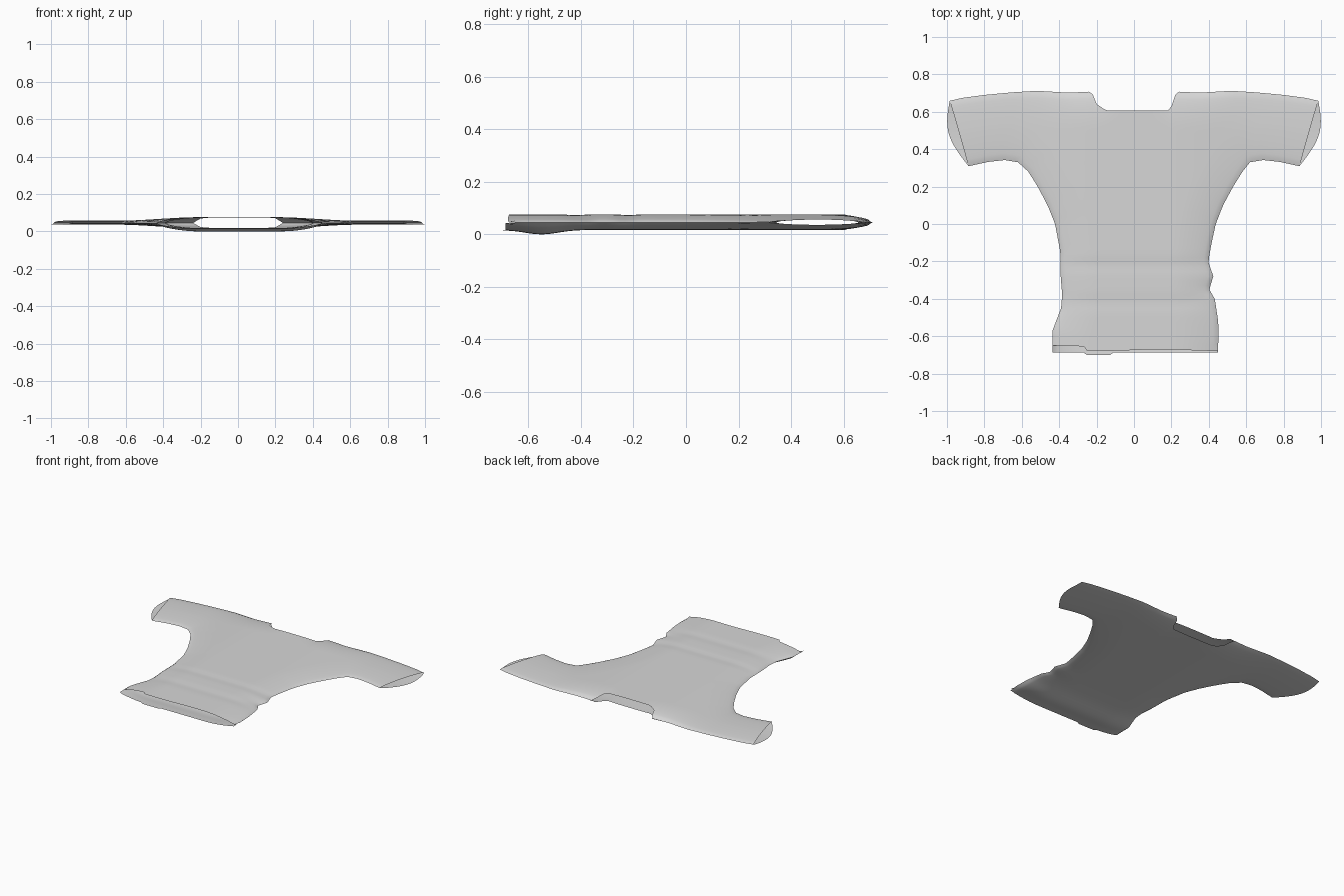
import bpy, bmesh, math
from mathutils import Vector

if "Cube" in bpy.data.objects:
    bpy.data.objects.remove(bpy.data.objects["Cube"])

# Outline tables: (position, value)
SIDE_R = [(-0.70, .44), (-.62, .453), (-.52, .45), (-.40, .432), (-.35, .402), (-.28, .424), (-.20, .397),
          (-.10, .415), (0, .437), (.1, .476), (.2, .53), (.28, .58), (.33, .62)]
SIDE_L = [(-0.70, .437), (-.57, .436), (-.45, .39), (-.38, .384), (-.28, .392), (-.15, .394),
          (0, .422), (.1, .462), (.2, .515), (.28, .565), (.33, .62)]
SHOULDER = [(.225, .708), (.35, .702), (.52, .712), (.65, .704), (.8, .69), (.92, .674), (1.0, .655)]
UNDERARM = [(.62, .33), (.69, .342), (.78, .332), (.88, .31), (1.0, .30)]
NECK = [(-.225, .708), (-.205, .645), (-.15, .607), (.19, .607), (.208, .645), (.225, .708)]
ARMPIT, MID = .33, .045


def interp(table, t):
    if t <= table[0][0]:
        return table[0][1]
    for (a, p), (b, q) in zip(table, table[1:]):
        if t <= b:
            return p + (q - p) * (t - a) / (b - a)
    return table[-1][1]


def upper_edge(x):
    return interp(NECK, x) if abs(x) < .225 else interp(SHOULDER, abs(x))


def hem(x, top):
    if top:
        return (-.654 if x < -.26 else -.674) + .004 * math.sin(11 * x)
    return -.70 if -.26 < x < -.12 else -.688


# Closed seams as line segments, used to puff the cloth away from them
seams = []
for sign, side in ((1, SIDE_R), (-1, SIDE_L)):
    for line in ([(w, y) for y, w in side], SHOULDER, UNDERARM):
        pts = [Vector((sign * x, y)) for x, y in line]
        seams += list(zip(pts, pts[1:]))


def seam_distance(p):
    best = 9.0
    for a, b in seams:
        d = b - a
        t = max(0, min(1, (p - a).dot(d) / d.length_squared))
        best = min(best, (p - a - d * t).length)
    return best


def height(x, y, top):
    t = min(1, seam_distance(Vector((x, y))) / .2)
    puff = math.sqrt(max(0, 1 - (1 - t) ** 2))
    k = max(0, min(1, (abs(x) - .2) / .45))
    k = k * k * (3 - 2 * k)
    full = .031 * (1 - k) + .012 * k
    if top:
        fold = math.exp(-((y + .22) / .03) ** 2) + math.exp(-((y + .42) / .035) ** 2)
        return MID + puff * (full - .003 * fold)
    belly = .017 * math.exp(-((y + .55) / .09) ** 2)
    return MID - puff * (full - .003 + belly)


bm = bmesh.new()


def sheet(rows, top):
    """Quad grid from rows of (x, y), facing up or down."""
    grid = [[bm.verts.new((x, y, height(x, y, top))) for x, y in r] for r in rows]
    for r0, r1 in zip(grid, grid[1:]):
        for i in range(len(r0) - 1):
            quad = [r0[i], r0[i + 1], r1[i + 1], r1[i]]
            f = bm.faces.new(quad)
            f.normal_update()
            if (f.normal.z > 0) != top:
                f.normal_flip()


COLS, NV, NL, NS = 62, 20, 40, 20
ss = [-1 + 2 * i / COLS for i in range(COLS + 1)]
for top in (True, False):
    # Torso from armpits down to the open hem
    rows = []
    for j in range(NL + 1):
        y = ARMPIT + (-.645 - ARMPIT) * j / NL
        rows.append([(s * interp(SIDE_R if s > 0 else SIDE_L, y), y) for s in ss])
    rows.append([(x, hem(x, top)) for x, y in rows[-1]])
    sheet(rows, top)
    # Chest from armpits up to shoulders and neckline
    sheet([[(.62 * s, ARMPIT + (upper_edge(.62 * s) - ARMPIT) * j / NV) for s in ss]
           for j in range(NV + 1)], top)
    # Sleeves out to the slanted open cuffs; the back layer sticks out further
    for sign in (1, -1):
        rows = []
        for j in range(NV + 1):
            v = j / NV
            cuff = .885 + .1 * v + (0 if top else .054 * math.sin(math.pi * v))
            row = []
            for i in range(NS + 1):
                x = .62 + (cuff - .62) * i / NS
                lo, hi = interp(UNDERARM, x), interp(SHOULDER, x)
                row.append((sign * x, lo + (hi - lo) * v))
            rows.append(row)
        sheet(rows, top)

# Sew the two layers together along the seams
bmesh.ops.remove_doubles(bm, verts=bm.verts, dist=.0005)
mesh = bpy.data.meshes.new("shirt")
bm.to_mesh(mesh)
bm.free()
shirt = bpy.data.objects.new("shirt", mesh)
bpy.context.collection.objects.link(shirt)

cloth = bpy.data.materials.new("light_grey_cloth")
cloth.diffuse_color = (.68, .68, .68, 1)
cloth.use_nodes = True
cloth.node_tree.nodes["Principled BSDF"].inputs["Base Color"].default_value = cloth.diffuse_color
mesh.materials.append(cloth)

bpy.context.view_layer.objects.active = shirt
shirt.select_set(True)
bpy.ops.object.shade_smooth_by_angle(angle=math.radians(50))
